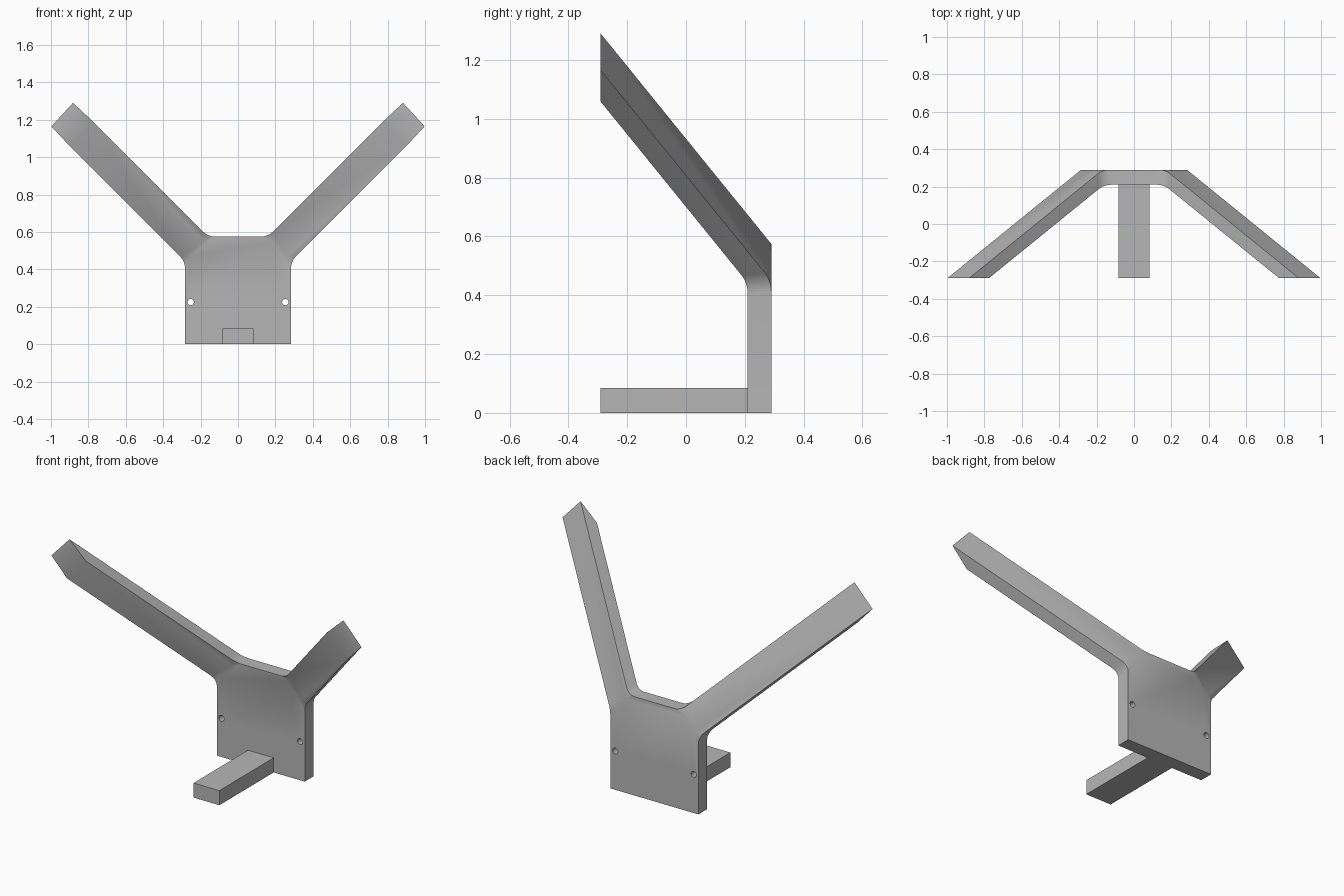
import bpy, bmesh, math
from mathutils import Vector

if "Cube" in bpy.data.objects:
    bpy.data.objects.remove(bpy.data.objects["Cube"])

grey = bpy.data.materials.new("grey")
grey.diffuse_color = (0.47, 0.47, 0.47, 1)
grey.use_nodes = True
grey.node_tree.nodes["Principled BSDF"].inputs["Base Color"].default_value = grey.diffuse_color

HALF_W, TOP = 0.283, 0.575
FRONT, BACK, TIP = 0.21, 0.29, -0.29


def finish(bm, name):
    bmesh.ops.recalc_face_normals(bm, faces=bm.faces[:])
    me = bpy.data.meshes.new(name)
    bm.to_mesh(me)
    bm.free()
    ob = bpy.data.objects.new(name, me)
    me.materials.append(grey)
    bpy.context.collection.objects.link(ob)
    return ob


# Back plate with cut corners and two arms leaning forward and outward
bm = bmesh.new()


def outline(y, shoulder, top_x):
    half = [(HALF_W, 0), (HALF_W, shoulder), (top_x, TOP)]
    pts = half + [(-x, z) for x, z in reversed(half)]
    return [bm.verts.new((x, y, z)) for x, z in pts]


front = outline(FRONT, 0.442, 0.16)
back = outline(BACK, 0.45, 0.167)
bm.faces.new(front)
bm.faces.new(back)
for i in (0, 2, 4, 5):                       # plate rim, open at the cut corners
    j = (i + 1) % 6
    bm.faces.new((front[i], front[j], back[j], back[i]))

for i, side in ((1, 1), (3, -1)):            # arms grow from the cut corners
    root = [front[i], front[i + 1], back[i + 1], back[i]]
    tip = []
    for v in root:
        run = (v.co.y - TIP) / (BACK - TIP) * 0.715
        tip.append(bm.verts.new((v.co.x + side * run, TIP, v.co.z + run)))
    for k in range(4):
        n = (k + 1) % 4
        bm.faces.new((root[k], root[n], tip[n], tip[k]))
    bm.faces.new(tip)

# Rounded bends where the arms leave the plate
bends = [bm.edges.get((front[i], back[i])) for i in (1, 2, 3, 4)]
bmesh.ops.bevel(bm, geom=bends, offset=0.035, offset_type='OFFSET',
                segments=4, profile=0.5, affect='EDGES')
body = finish(bm, "plate_and_arms")

# Screw holes through the plate
for side in (-1, 1):
    bpy.ops.mesh.primitive_cylinder_add(
        vertices=20, radius=0.017, depth=0.3,
        location=(side * 0.253, 0.25, 0.225), rotation=(math.pi / 2, 0, 0))
    cutter = bpy.context.object
    cutter.name = "hole_cutter"
    cutter.hide_render = True
    mod = body.modifiers.new("hole", 'BOOLEAN')
    mod.operation, mod.solver, mod.object = 'DIFFERENCE', 'EXACT', cutter
    bpy.context.view_layer.objects.active = body
    bpy.ops.object.modifier_apply(modifier=mod.name)
    bpy.data.objects.remove(cutter)

# Tongue reaching forward along the ground
bm = bmesh.new()
bmesh.ops.create_cube(bm, size=1)
size, centre = Vector((0.166, 0.5, 0.085)), Vector((0, -0.04, 0.0425))
for v in bm.verts:
    v.co = v.co * size + centre
finish(bm, "foot_bar")

# Smooth shading across the shallow bends only
bpy.ops.object.select_all(action='DESELECT')
body.select_set(True)
bpy.context.view_layer.objects.active = body
bpy.ops.object.shade_smooth_by_angle(angle=math.radians(35))
